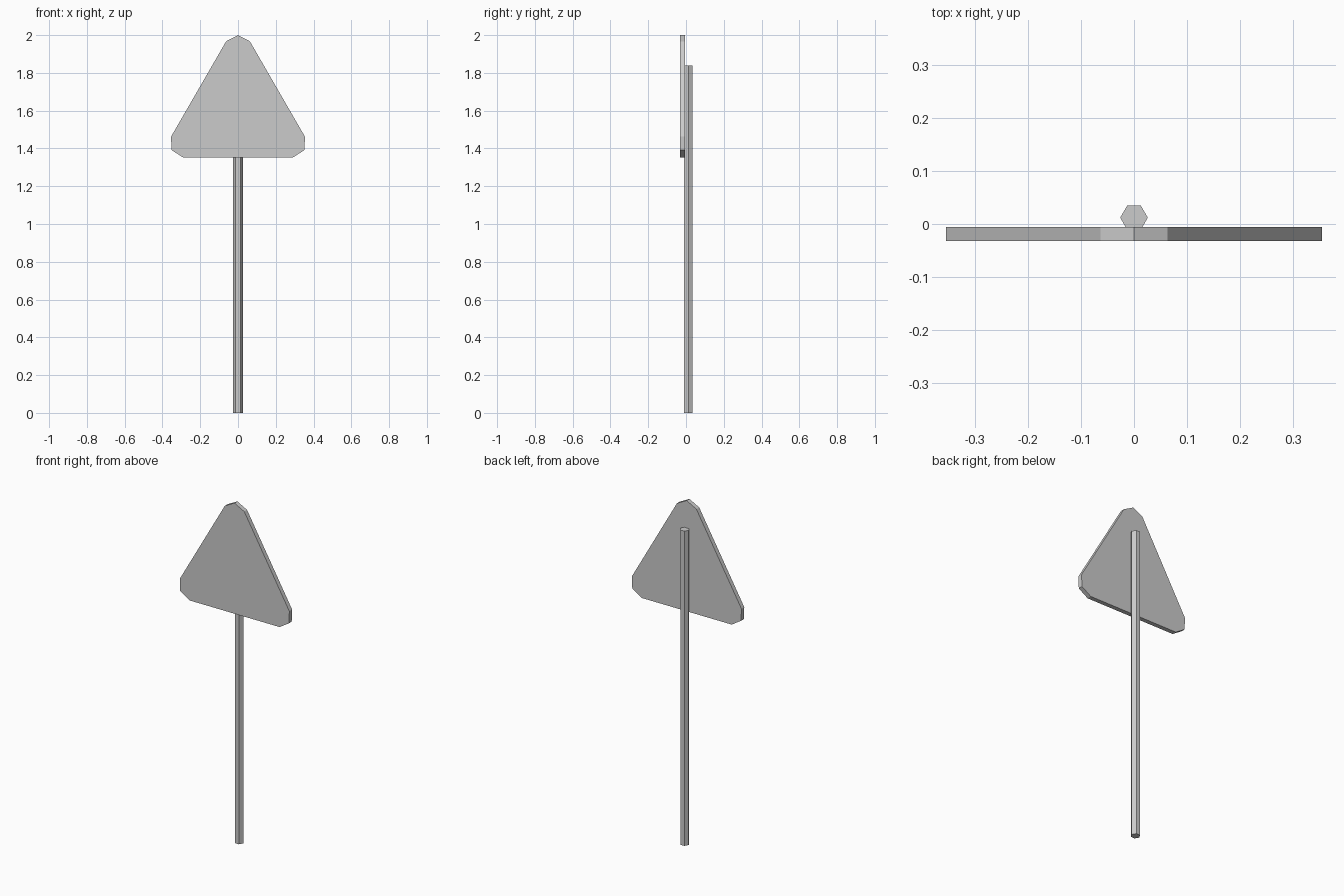
import bpy
import bmesh
from math import cos, sin, radians, pi
from mathutils import Vector

cube = bpy.data.objects.get("Cube")
if cube:
    bpy.data.objects.remove(cube)

# Single grey metal colour
grey = bpy.data.materials.new("grey_metal")
grey.use_nodes = True
colour = (0.6, 0.6, 0.6, 1)
grey.diffuse_color = colour
grey.node_tree.nodes["Principled BSDF"].inputs["Base Color"].default_value = colour


def prism(name, outline, direction):
    """Extrude a closed flat outline into a solid."""
    bm = bmesh.new()
    face = bm.faces.new([bm.verts.new(p) for p in outline])
    result = bmesh.ops.extrude_face_region(bm, geom=[face], use_keep_orig=True)
    moved = [v for v in result["geom"] if isinstance(v, bmesh.types.BMVert)]
    bmesh.ops.translate(bm, verts=moved, vec=Vector(direction))
    bmesh.ops.recalc_face_normals(bm, faces=bm.faces)
    mesh = bpy.data.meshes.new(name)
    bm.to_mesh(mesh)
    bm.free()
    mesh.materials.append(grey)
    obj = bpy.data.objects.new(name, mesh)
    bpy.context.collection.objects.link(obj)
    return obj


# Triangular sign plate: one blunted corner repeated three times
centre_z = 1.594
corner = [(-0.063, 0.373), (0, 0.406), (0.063, 0.373)]
outline = []
for i in range(3):
    a = radians(-120 * i)
    for x, z in corner:
        outline.append((x * cos(a) - z * sin(a), -0.032,
                        centre_z + x * sin(a) + z * cos(a)))
prism("sign_plate", outline, (0, 0.026, 0))

# Hexagonal pole behind the plate
hexagon = [(0.026 * cos(i * pi / 3), 0.012 + 0.026 * sin(i * pi / 3), 0)
           for i in range(6)]
prism("pole", hexagon, (0, 0, 1.84))
